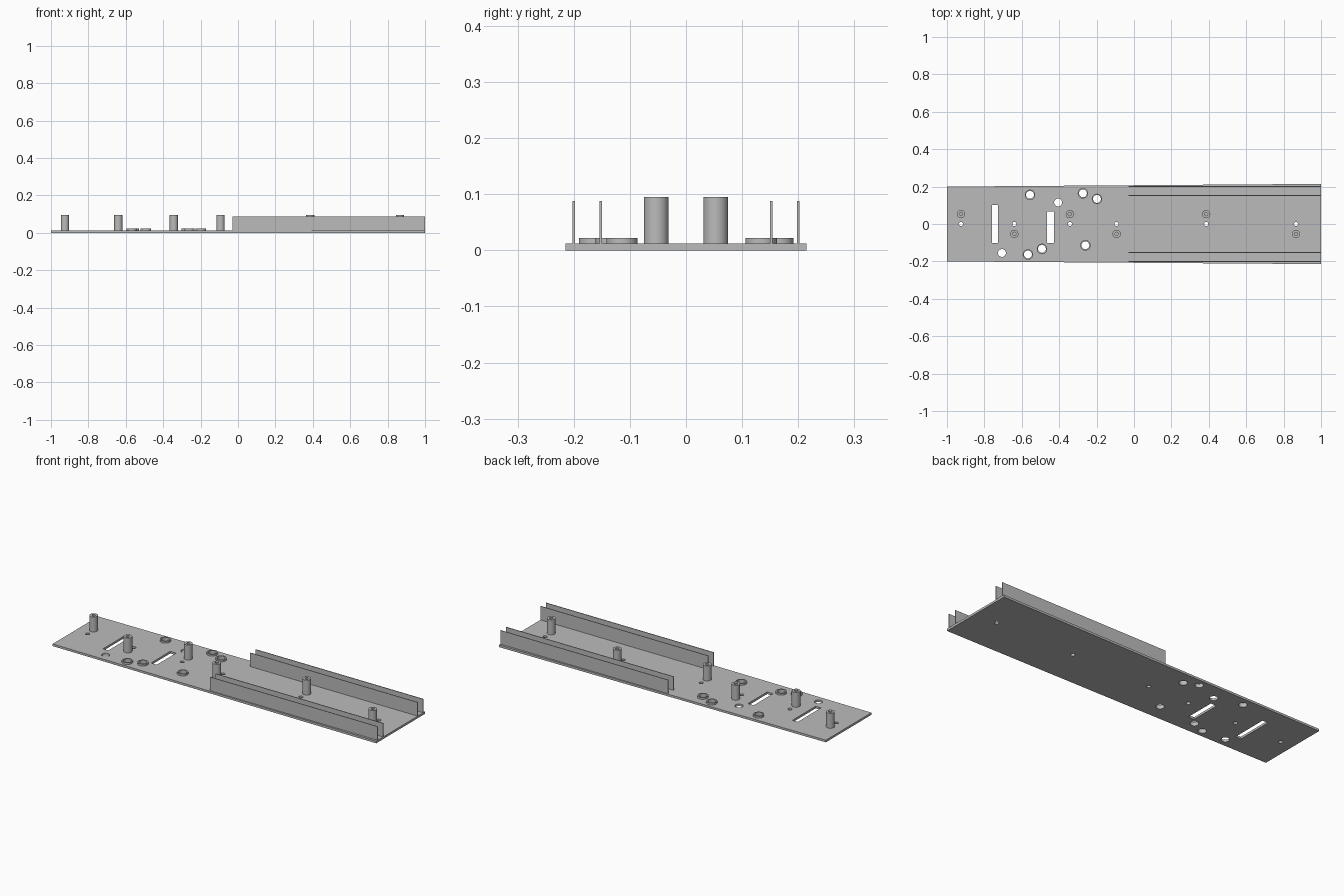
import bpy, bmesh, math
from mathutils import Matrix

cube = bpy.data.objects.get("Cube")
if cube:
    bpy.data.objects.remove(cube, do_unlink=True)

metal = bpy.data.materials.new("plain grey")
metal.use_nodes = True
GREY = (0.5, 0.5, 0.5, 1)
metal.diffuse_color = GREY
metal.node_tree.nodes["Principled BSDF"].inputs["Base Color"].default_value = GREY

PLATE = 0.012      # plate thickness
HOLE = 0.021       # large hole radius


def finish(name, bm, smooth=False):
    bmesh.ops.recalc_face_normals(bm, faces=bm.faces)
    mesh = bpy.data.meshes.new(name)
    bm.to_mesh(mesh)
    bm.free()
    mesh.materials.append(metal)
    obj = bpy.data.objects.new(name, mesh)
    bpy.context.collection.objects.link(obj)
    if smooth:
        bpy.ops.object.select_all(action='DESELECT')
        bpy.context.view_layer.objects.active = obj
        obj.select_set(True)
        bpy.ops.object.shade_smooth_by_angle(angle=math.radians(35))
    return obj


def add_box(bm, x0, x1, y0, y1, z0, z1):
    place = Matrix.Translation(((x0 + x1) / 2, (y0 + y1) / 2, (z0 + z1) / 2))
    size = Matrix.Diagonal((x1 - x0, y1 - y0, z1 - z0, 1))
    return bmesh.ops.create_cube(bm, size=1, matrix=place @ size)["verts"]


def add_drill(bm, x, y, r):
    bmesh.ops.create_cone(bm, cap_ends=True, segments=32, radius1=r, radius2=r,
                          depth=0.1, matrix=Matrix.Translation((x, y, 0)))


def tube(name, x, y, outer, inner, z0, z1, n=32):
    """Hollow cylinder spun from a rectangular section."""
    bm = bmesh.new()
    section = [(inner, z0), (outer, z0), (outer, z1), (inner, z1)]
    rings = []
    for i in range(n):
        a = math.tau * i / n
        rings.append([bm.verts.new((x + r * math.cos(a), y + r * math.sin(a), z))
                      for r, z in section])
    for i in range(n):
        a, b = rings[i], rings[(i + 1) % n]
        for k in range(4):
            m = (k + 1) % 4
            bm.faces.new((a[k], b[k], b[m], a[m]))
    return finish(name, bm, True)


# Base plate, slightly wider at the walled end
bm = bmesh.new()
for v in add_box(bm, -1, 1, -0.2, 0.2, 0, PLATE):
    if v.co.x > 0:
        v.co.y *= 1.072
plate = finish("base_plate", bm)

# Standoff positions, each with a small hole on the centre line
posts = [(-0.925, 1), (-0.64, -1), (-0.343, 1), (-0.093, -1), (0.386, 1), (0.866, -1)]
collars = [(-0.556, 0.156), (-0.273, 0.164), (-0.198, 0.134),
           (-0.567, -0.163), (-0.492, -0.133), (-0.26, -0.114)]
open_holes = [(-0.406, 0.115), (-0.706, -0.155)]

# Holes and slots cut through the plate
bm = bmesh.new()
for x, side in posts:
    add_drill(bm, x, 0, 0.011)
for x, y in collars + open_holes:
    add_drill(bm, x, y, HOLE)
add_box(bm, -0.759, -0.726, -0.102, 0.102, -0.05, 0.05)
add_box(bm, -0.464, -0.428, -0.102, 0.068, -0.05, 0.05)
cutter = finish("hole_cutter", bm)
cutter.hide_render = True

cut = plate.modifiers.new("holes", 'BOOLEAN')
cut.operation = 'DIFFERENCE'
cut.solver = 'EXACT'
cut.object = cutter
bpy.ops.object.select_all(action='DESELECT')
bpy.context.view_layer.objects.active = plate
plate.select_set(True)
bpy.ops.object.modifier_apply(modifier=cut.name)
bpy.data.objects.remove(cutter, do_unlink=True)
bpy.ops.object.shade_smooth_by_angle(angle=math.radians(35))

# Hollow standoffs and low collars around the large holes
for i, (x, side) in enumerate(posts):
    tube(f"standoff_{i + 1}", x, side * 0.053, 0.022, 0.009, PLATE, 0.095)
for i, (x, y) in enumerate(collars):
    tube(f"hole_collar_{i + 1}", x, y, 0.028, HOLE, PLATE, 0.022)

# Two thin parallel walls along each side
for side, label in ((1, "left"), (-1, "right")):
    for y, place in ((0.2, "outer"), (0.152, "inner")):
        bm = bmesh.new()
        add_box(bm, -0.03, 1, side * y - 0.002, side * y + 0.002, PLATE, 0.088)
        finish(f"{label}_{place}_wall", bm)
